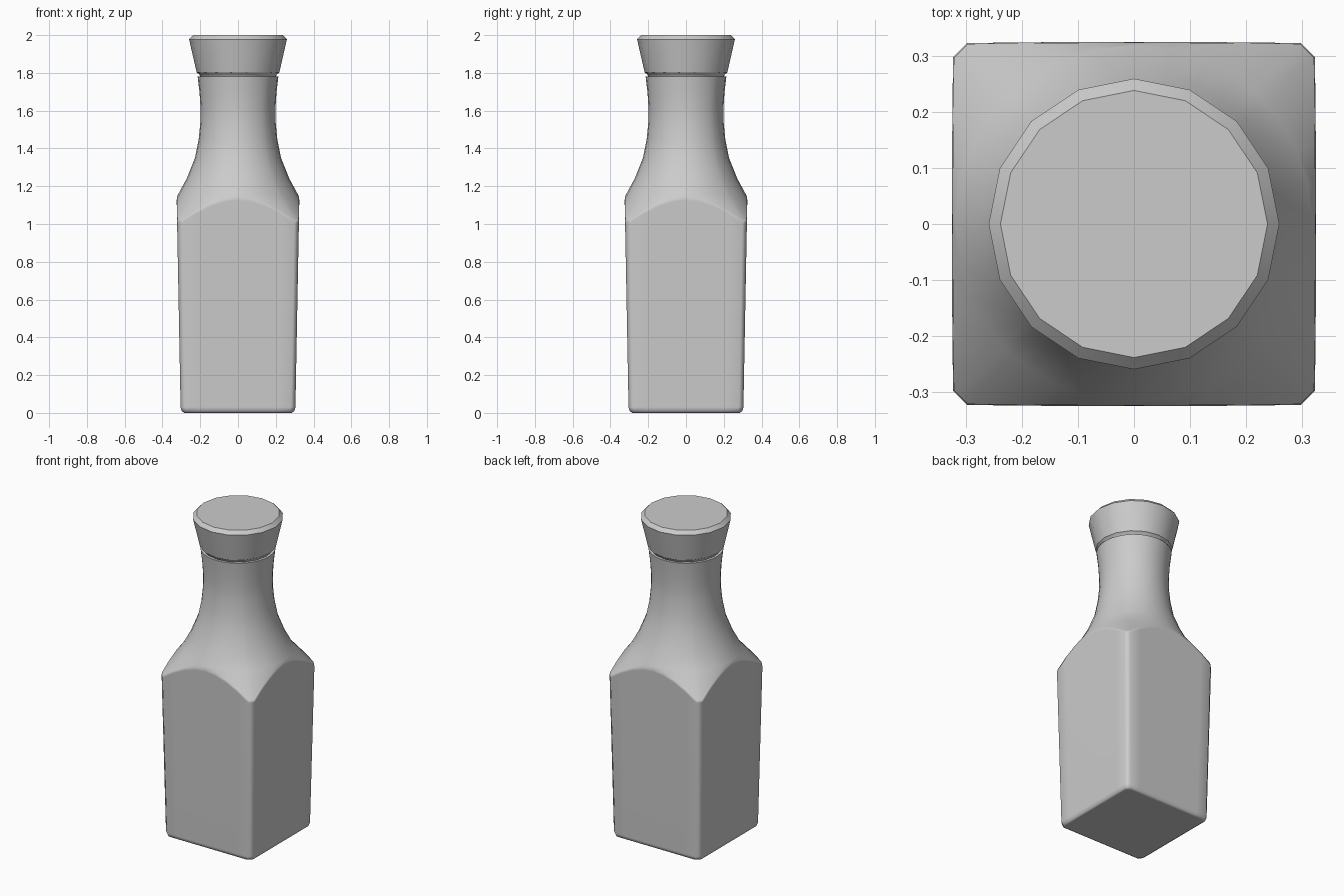
import bpy, bmesh, math

if "Cube" in bpy.data.objects:
    bpy.data.objects.remove(bpy.data.objects["Cube"])


def loft(name, rings, angle):
    """Skin closed rings of equal point count, capping both ends."""
    bm = bmesh.new()
    loops = [[bm.verts.new(p) for p in ring] for ring in rings]
    n = len(loops[0])
    for a, b in zip(loops, loops[1:]):
        for i in range(n):
            j = (i + 1) % n
            bm.faces.new((a[i], a[j], b[j], b[i]))
    bm.faces.new(loops[0][::-1])
    bm.faces.new(loops[-1])
    bmesh.ops.recalc_face_normals(bm, faces=bm.faces[:])
    mesh = bpy.data.meshes.new(name)
    bm.to_mesh(mesh)
    bm.free()
    obj = bpy.data.objects.new(name, mesh)
    bpy.context.collection.objects.link(obj)
    bpy.ops.object.select_all(action='DESELECT')
    obj.select_set(True)
    bpy.context.view_layer.objects.active = obj
    bpy.ops.object.shade_smooth_by_angle(angle=math.radians(angle))
    wn = obj.modifiers.new("soft_normals", 'WEIGHTED_NORMAL')
    wn.keep_sharp = True
    return obj


# Square section with chamfered corners, as unit directions at half-width 1
side = [-0.923, -0.7, -0.45, -0.22, 0, 0.22, 0.45, 0.7, 0.923]
square = []
for k in range(4):
    c, s = round(math.cos(k * math.pi / 2)), round(math.sin(k * math.pi / 2))
    square += [(c - s * u, s + c * u) for u in side]


def square_ring(half, z):
    return [(x * half, y * half, z) for x, y in square]


def round_ring(r, z):
    return [(x * r / math.hypot(x, y), y * r / math.hypot(x, y), z) for x, y in square]


# Curved upper border where the flat sides meet the round shoulder
def shoulder_ring(drop, inset=0):
    ring = []
    for x, y in square:
        z = 1.14 - (math.hypot(x, y) - 1) * 0.325 - drop
        half = 0.303 + 0.022 * z / 1.14 - inset
        ring.append((x * half, y * half, z))
    return ring


# Bottle: square body blending into a flared round neck
rings = [square_ring(0.284, 0), square_ring(0.297, 0.008), square_ring(0.304, 0.03),
         shoulder_ring(0.015), shoulder_ring(-0.003, 0.002)]
neck = [(0.318, 1.155), (0.272, 1.24), (0.228, 1.35), (0.208, 1.45), (0.199, 1.54),
        (0.198, 1.61), (0.204, 1.70), (0.214, 1.782)]
rings += [round_ring(r, z) for r, z in neck]
loft("bottle", rings, 60)

# Stopper: sixteen-sided tapered plug with chamfered rims
stopper = [(0.200, 1.780), (0.204, 1.790), (0.219, 1.803), (0.259, 1.978), (0.238, 2.0)]
loft("stopper", [[(r * math.cos(i * math.pi / 8), r * math.sin(i * math.pi / 8), z)
                  for i in range(16)] for r, z in stopper], 30)
